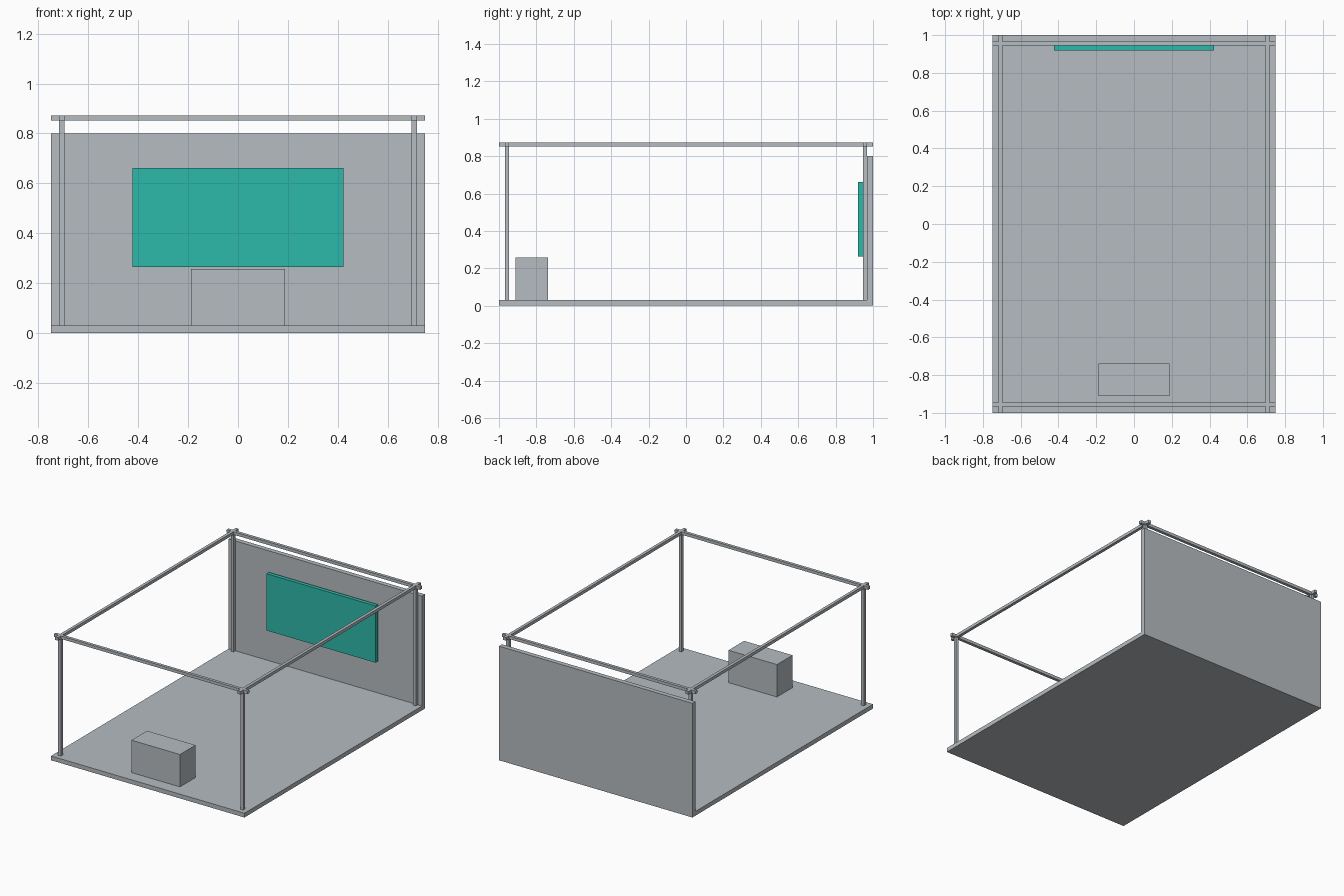
import bpy

if "Cube" in bpy.data.objects:
    bpy.data.objects.remove(bpy.data.objects["Cube"])


def material(name, rgb):
    m = bpy.data.materials.new(name)
    m.diffuse_color = (*rgb, 1.0)
    m.use_nodes = True
    m.node_tree.nodes["Principled BSDF"].inputs["Base Color"].default_value = m.diffuse_color
    return m


grey = material("light_grey", (0.468, 0.503, 0.533))
teal = material("teal", (0.026, 0.485, 0.402))


def box(name, x, y, z, mat=grey):
    """Box from (min, max) ranges on each axis."""
    bpy.ops.mesh.primitive_cube_add(size=1, location=[sum(r) / 2 for r in (x, y, z)])
    ob = bpy.context.object
    ob.name = name
    ob.scale = [r[1] - r[0] for r in (x, y, z)]
    bpy.ops.object.transform_apply(location=False, rotation=False, scale=True)
    ob.data.materials.append(mat)
    return ob


W, D = 0.75, 1.0            # half width and half depth of the booth
FLOOR, TOP = 0.03, 0.873    # floor surface and top of the frame
BAR = 0.021                 # frame bar thickness
PX, PY = 0.707, 0.956       # post centres
h = BAR / 2

# Floor, back wall, screen and counter
box("floor", (-W, W), (-D, D), (0, FLOOR))
box("back_wall", (-W, W), (PY + h, D), (FLOOR, 0.80))
box("screen", (-0.424, 0.424), (0.919, PY - h), (0.264, 0.662), teal)
box("counter", (-0.188, 0.188), (-0.911, -0.739), (FLOOR, 0.257))

# Corner posts
for sx, xn in ((-1, "left"), (1, "right")):
    for sy, yn in ((-1, "front"), (1, "back")):
        box(f"{yn}_{xn}_post", (sx * PX - h, sx * PX + h),
            (sy * PY - h, sy * PY + h), (FLOOR, TOP - BAR))

# Top frame beams, crossing at the corners
for s, n in ((-1, "left"), (1, "right")):
    box(f"{n}_beam", (s * PX - h, s * PX + h), (-D, D), (TOP - BAR, TOP))
for s, n in ((-1, "front"), (1, "back")):
    box(f"{n}_beam", (-W, W), (s * PY - h, s * PY + h), (TOP - BAR, TOP))
